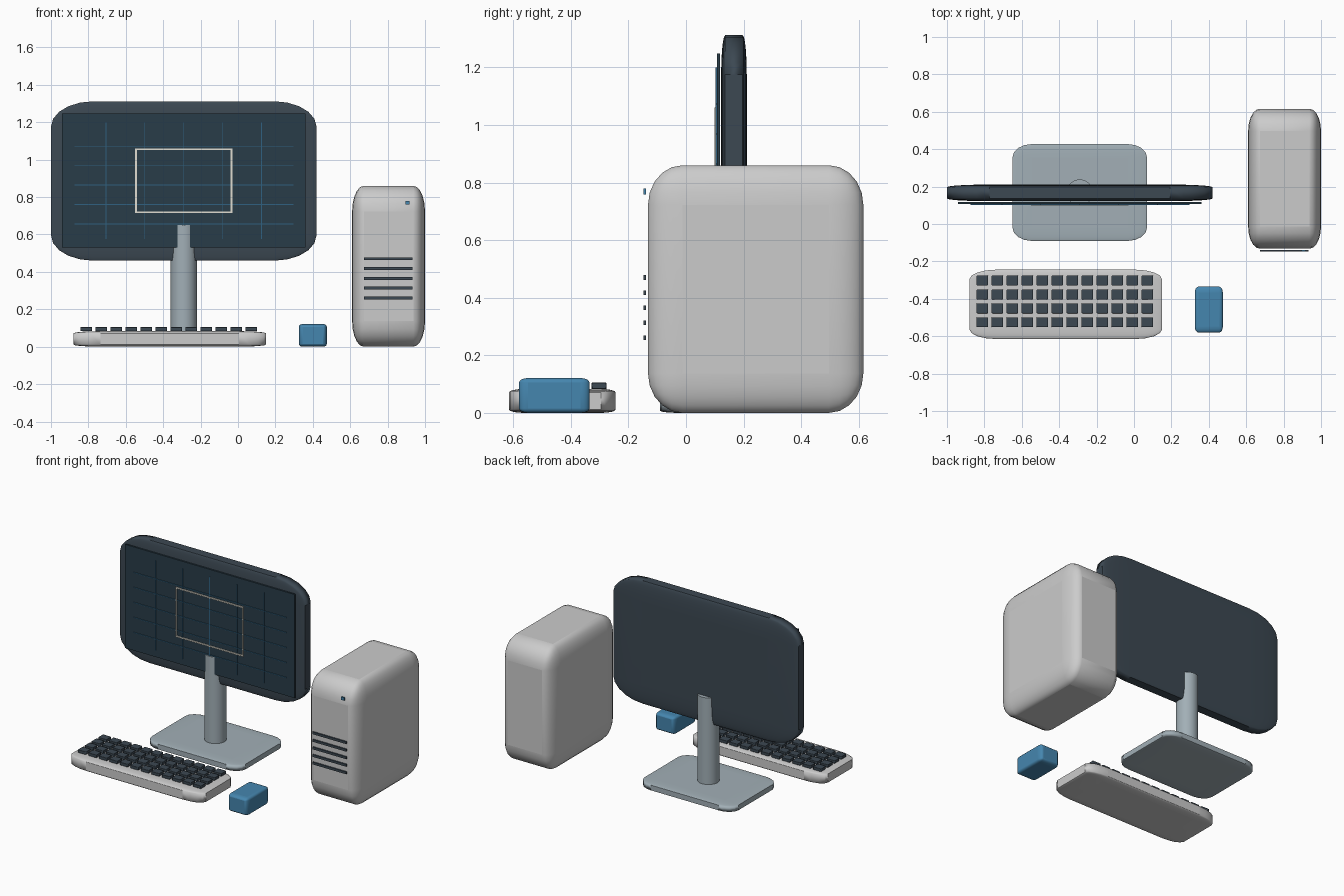
import bpy
import math

if "Cube" in bpy.data.objects:
    bpy.data.objects.remove(bpy.data.objects["Cube"])


def material(name, rgb):
    m = bpy.data.materials.new(name)
    m.diffuse_color = (*rgb, 1)
    m.use_nodes = True
    m.node_tree.nodes["Principled BSDF"].inputs["Base Color"].default_value = m.diffuse_color
    return m


DARK = material("charcoal", (0.045, 0.065, 0.085))
GLASS = material("screen_glass", (0.022, 0.045, 0.065))
STEEL = material("steel", (0.36, 0.43, 0.47))
PALE = material("pale_plastic", (0.62, 0.63, 0.64))
BLUE = material("blue", (0.06, 0.24, 0.43))
LINE = material("line_blue", (0.03, 0.12, 0.22))
CREAM = material("cream", (0.75, 0.73, 0.65))


def box(name, x, y, z, mat, bevel=0.0, segments=4):
    """Box from (min, max) ranges; the bevel is a fraction of each dimension."""
    ranges = (x, y, z)
    bpy.ops.mesh.primitive_cube_add(size=1, location=[(a + b) / 2 for a, b in ranges])
    ob = bpy.context.object
    ob.name = name
    ob.scale = [b - a for a, b in ranges]
    ob.data.materials.append(mat)
    if bevel:
        mod = ob.modifiers.new("rounding", 'BEVEL')
        mod.width = bevel
        mod.segments = segments
        bpy.ops.object.shade_smooth_by_angle(angle=math.radians(40))
    return ob


def around(centre, size):
    return (centre - size / 2, centre + size / 2)


CX = -0.29  # monitor centre line

# Monitor and stand
box("monitor_housing", (-1.0, 0.42), (0.122, 0.211), (0.46, 1.312), DARK, 0.16, 5)
box("screen", (-0.94, 0.36), (0.107, 0.118), (0.53, 1.248), GLASS)
box("stand_base", (-0.65, 0.07), (-0.09, 0.427), (0, 0.05), STEEL, 0.14)
bpy.ops.mesh.primitive_cylinder_add(vertices=32, radius=0.07, depth=0.61,
                                    location=(CX, 0.168, 0.345))
column = bpy.context.object
column.name = "stand_column"
column.data.materials.append(STEEL)
bpy.ops.object.shade_smooth_by_angle(angle=math.radians(40))

# Grid lines on the screen
for i in range(-2, 3):
    box("grid_vertical", around(CX + i * 0.208, 0.004), (0.102, 0.107), (0.575, 1.2), LINE)
    box("grid_horizontal", (-0.873, 0.297), (0.102, 0.107),
        around(0.864 + i * 0.104, 0.004), LINE)

# Outlined window on the screen
for s in (-1, 1):
    box("window_side", around(CX + s * 0.255, 0.009), (0.099, 0.106), (0.715, 1.06), CREAM)
    box("window_rail", around(CX, 0.519), (0.099, 0.106), around(0.887 + s * 0.168, 0.009), CREAM)

# Keyboard with a 12 by 4 block of keys
box("keyboard_body", (-0.88, 0.15), (-0.615, -0.244), (0, 0.083), PALE, 0.14)
for col in range(12):
    for row in range(4):
        box("key", around(-0.811 + col * 0.0802, 0.062),
            around(-0.302 - row * 0.0745, 0.053), (0.083, 0.105), DARK, 0.08, 2)

# Mouse
box("mouse", (0.325, 0.475), (-0.58, -0.335), (0, 0.121), BLUE, 0.13)

# Computer tower with vents and power button
box("tower_case", (0.61, 1.0), (-0.132, 0.616), (0, 0.86), PALE, 0.16, 5)
for i in range(5):
    box("vent_slot", (0.675, 0.932), (-0.148, -0.139), around(0.261 + i * 0.0523, 0.016), DARK)
box("power_button", around(0.906, 0.022), (-0.148, -0.139), around(0.769, 0.02), BLUE)
